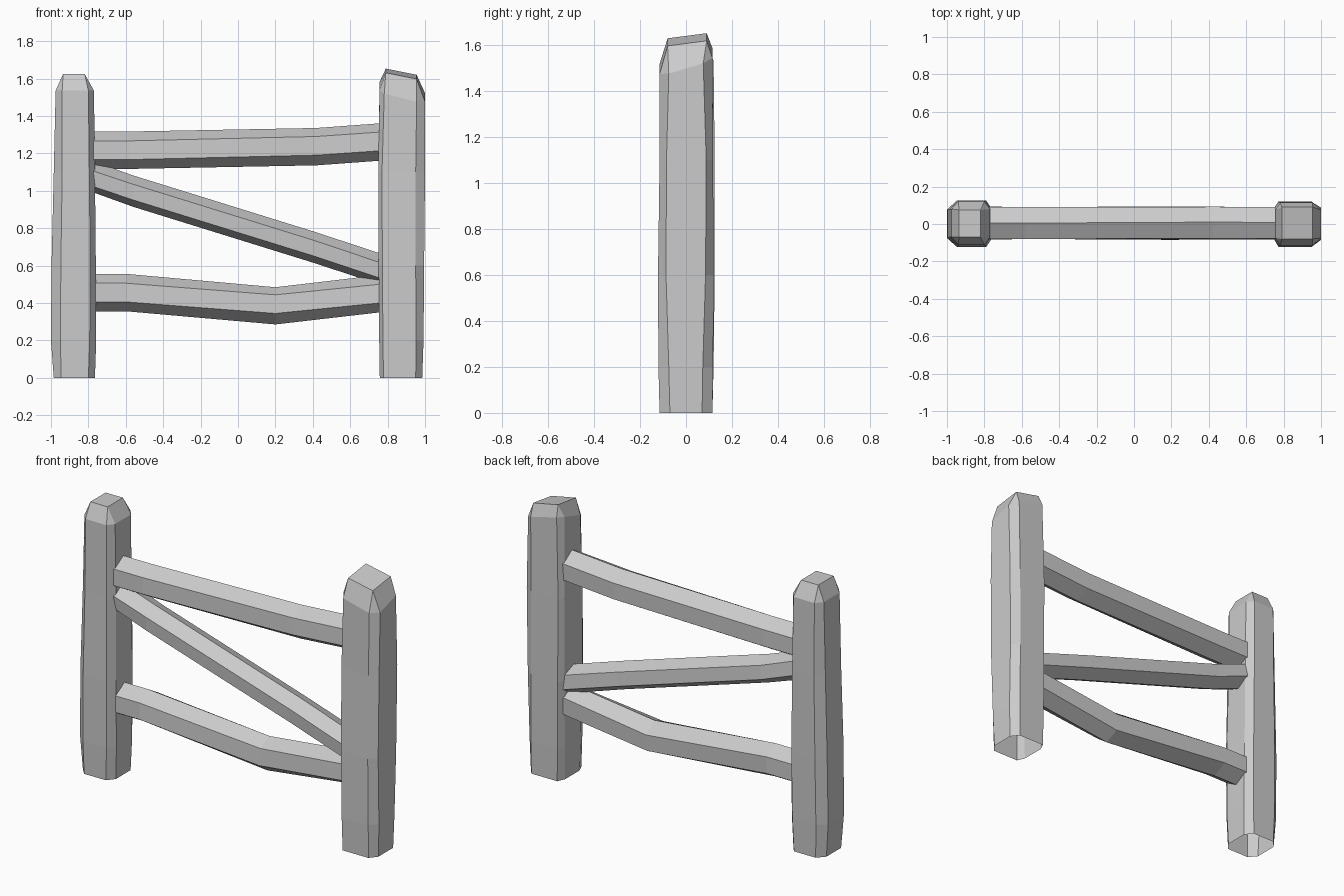
import bpy, bmesh, math

default = bpy.data.objects.get("Cube")
if default:
    bpy.data.objects.remove(default, do_unlink=True)

GREY = (0.6, 0.6, 0.6, 1.0)
grey = bpy.data.materials.new("weathered_grey")
grey.diffuse_color = GREY
grey.use_nodes = True
grey.node_tree.nodes["Principled BSDF"].inputs["Base Color"].default_value = GREY


def loft(name, rings, cap_end=False):
    """Skin a list of equal-sized point rings into one flat-shaded object."""
    bm = bmesh.new()
    loops = [[bm.verts.new(p) for p in ring] for ring in rings]
    n = len(loops[0])
    for a, b in zip(loops, loops[1:]):
        for i in range(n):
            j = (i + 1) % n
            bm.faces.new((a[i], a[j], b[j], b[i]))
    if cap_end:
        bm.faces.new(loops[-1])
    bmesh.ops.remove_doubles(bm, verts=bm.verts, dist=0.0005)
    bmesh.ops.recalc_face_normals(bm, faces=bm.faces)
    mesh = bpy.data.meshes.new(name)
    bm.to_mesh(mesh)
    bm.free()
    mesh.materials.append(grey)
    obj = bpy.data.objects.new(name, mesh)
    bpy.context.collection.objects.link(obj)
    return obj


def post_ring(z, x0, x1, y0, y1, cut_left, cut_right, cut_y, tilt_x=0, tilt_y=0):
    """Rectangle with cut corners, optionally tilted like a rough saw cut."""
    a, b, c = cut_left, cut_right, cut_y
    outline = [(x0 + a, y0), (x1 - b, y0), (x1, y0 + c), (x1, y1 - c),
               (x1 - b, y1), (x0 + a, y1), (x0, y1 - c), (x0, y0 + c)]
    mid = (x0 + x1) / 2
    return [(x, y, z + tilt_x * (x - mid) + tilt_y * y) for x, y in outline]


def rail(name, path, ry, rz, y=0.005):
    """Hexagonal bar through (x, z, twist in degrees) points."""
    rings = []
    for x, z, twist in path:
        angles = [math.radians(90 + 60 * k + twist) for k in range(6)]
        rings.append([(x, y + ry * math.cos(t), z + rz * math.sin(t)) for t in angles])
    return loft(name, rings)


# Posts: open underneath, with chamfered tops
loft("right_post", [
    post_ring(0, -.985, -.765, -.115, .115, .04, .035, .045),
    post_ring(.2, -1, -.758, -.12, .12, .05, .035, .045),
    post_ring(.6, -.997, -.76, -.122, .125, .05, .03, .045),
    post_ring(1.1, -.985, -.765, -.115, .125, .045, .03, .045),
    post_ring(1.535, -.975, -.77, -.11, .12, .035, .03, .04),
    post_ring(1.625, -.935, -.82, -.07, .075, 0, 0, 0),
], cap_end=True)

loft("left_post", [
    post_ring(0, .758, .985, -.115, .115, .02, .035, .045),
    post_ring(.2, .755, .992, -.12, .118, .02, .04, .045),
    post_ring(.6, .752, .995, -.122, .12, .02, .045, .035),
    post_ring(1.1, .75, 1, -.115, .118, .02, .05, .03),
    post_ring(1.53, .757, 1, -.115, .115, .025, .045, .04, -.25, .3),
    post_ring(1.625, .79, .955, -.08, .09, 0, 0, 0, -.2, .13),
], cap_end=True)

# Rails between the posts
rail("top_rail", [(-.78, 1.217, 0), (-.58, 1.217, 0), (.42, 1.236, -3), (.775, 1.262, -2)], .098, .1)
rail("bottom_rail", [(-.78, .456, 0), (-.6, .456, 0), (.2, .385, -6), (.775, .452, 0)], .098, .1)
rail("diagonal_brace", [(-.775, 1.075, 8), (-.56, .998, 4), (.4, .7, 4), (.775, .577, 6)], .095, .084)
